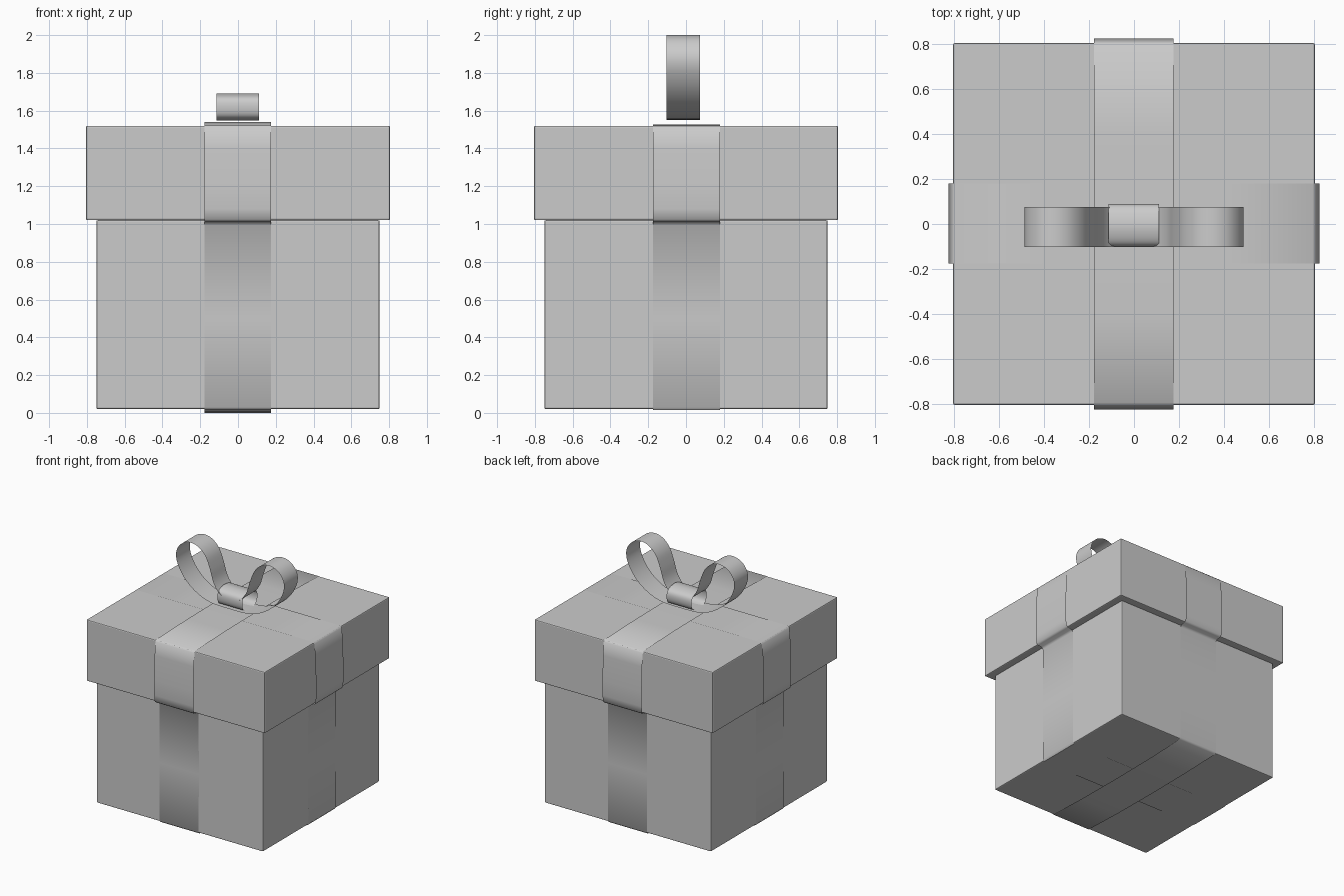
import bpy, math
from mathutils import Vector

if "Cube" in bpy.data.objects:
    bpy.data.objects.remove(bpy.data.objects["Cube"])


def box(name, half, z0, z1):
    bpy.ops.mesh.primitive_cube_add(size=1, location=(0, 0, (z0 + z1) / 2))
    ob = bpy.context.object
    ob.name = name
    ob.scale = (half * 2, half * 2, z1 - z0)
    bpy.ops.object.transform_apply(location=False, rotation=False, scale=True)
    b = ob.modifiers.new("bevel", 'BEVEL')
    b.width, b.segments = 0.008, 2
    return ob


def smooth_path(pts, closed=False, steps=5):
    """Catmull-Rom interpolation of a 2D path."""
    p = [Vector(q) for q in pts]
    n = len(p)
    at = (lambda i: p[i % n]) if closed else (lambda i: p[max(0, min(n - 1, i))])
    out = []
    for i in range(n if closed else n - 1):
        a, b, c, d = (at(i + k) for k in (-1, 0, 1, 2))
        for s in range(steps):
            t = s / steps
            out.append(0.5 * (2 * b + (c - a) * t + (2 * a - 5 * b + 4 * c - d) * t * t
                              + (3 * b - a - 3 * c + d) * t ** 3))
    if not closed:
        out.append(p[-1])
    return out


def band(name, path, w0, w1, across, closed):
    """Sweep a (horizontal, z) path into a flat ribbon spanning w0..w1 on the other axis."""
    verts = []
    for h, z in path:
        for w in (w0, w1):
            verts.append((w, h, z) if across == 'X' else (h, w, z))
    n = len(path)
    faces = []
    for i in range(n if closed else n - 1):
        j = (i + 1) % n
        faces.append((2 * i, 2 * i + 1, 2 * j + 1, 2 * j))
    me = bpy.data.meshes.new(name)
    me.from_pydata(verts, [], faces)
    ob = bpy.data.objects.new(name, me)
    bpy.context.collection.objects.link(ob)
    bpy.ops.object.select_all(action='DESELECT')
    ob.select_set(True)
    bpy.context.view_layer.objects.active = ob
    bpy.ops.object.shade_smooth_by_angle(angle=math.radians(50))
    return ob


# box and lid
box("box_body", 0.75, 0.02, 1.02)
box("box_lid", 0.805, 1.02, 1.52)

# wrapped ribbons: right half of the outline, mirrored to a full loop
def wrap(top, bottom):
    half = [(0.4, top * 0.75 + 1.524 * 0.25), (0.795, 1.524), (0.811, 1.51),
            (0.82, 1.4), (0.826, 1.2), (0.826, 1.08), (0.818, 1.025), (0.805, 1.013),
            (0.77, 1.01), (0.757, 0.995), (0.755, 0.5), (0.757, 0.03),
            (0.745, 0.015), (0.4, bottom * 0.75 + 0.015 * 0.25)]
    return [(0, top)] + half + [(0, bottom)] + [(-h, z) for h, z in reversed(half)]

band("ribbon_front_to_back", wrap(1.54, 0.0), -0.178, 0.175, 'X', True)
band("ribbon_side_to_side", wrap(1.526, 0.014), -0.175, 0.18, 'Y', True)

# bow loops
loop = [(0.04, 1.62), (0.103, 1.66), (0.15, 1.73), (0.18, 1.825), (0.22, 1.92),
        (0.28, 1.98), (0.355, 2.0), (0.43, 1.975), (0.48, 1.91), (0.483, 1.83),
        (0.44, 1.735), (0.37, 1.655), (0.28, 1.595), (0.18, 1.56), (0.08, 1.552), (0, 1.552)]
for side, label in ((1, "right"), (-1, "left")):
    path = [(side * x, z) for x, z in smooth_path(loop)]
    band("bow_loop_" + label, path, -0.103, 0.075, 'Y', False)

# knot: open tube around the middle of the bow
knot = [(-0.103, 1.62), (-0.085, 1.67), (-0.01, 1.691), (0.07, 1.67),
        (0.09, 1.62), (0.07, 1.565), (-0.01, 1.547), (-0.085, 1.565)]
band("bow_knot", smooth_path(knot, True), -0.113, 0.112, 'X', True)
